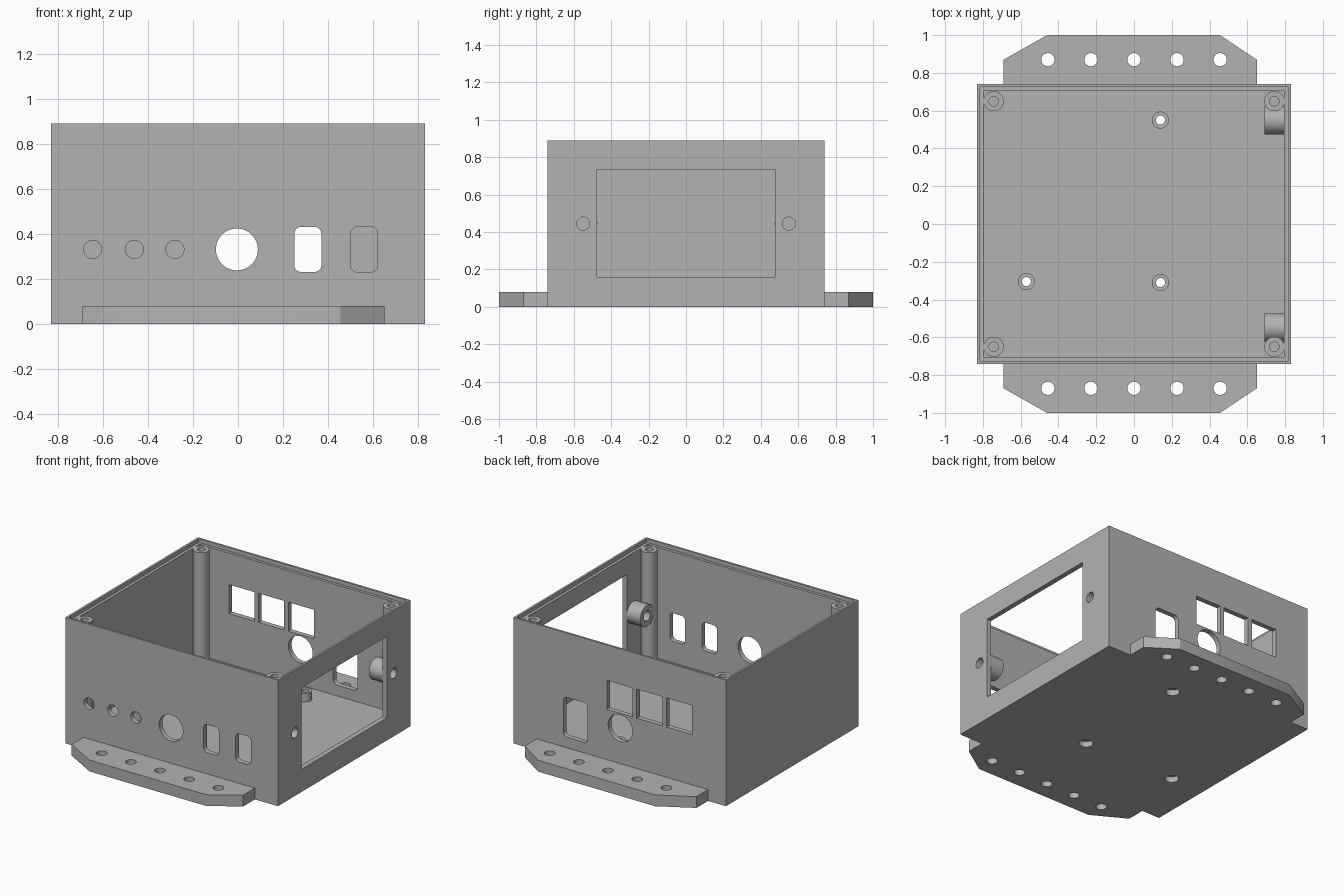
import bpy, bmesh, math

cube = bpy.data.objects.get("Cube")
if cube:
    bpy.data.objects.remove(cube, do_unlink=True)

grey = bpy.data.materials.new("light grey plastic")
grey.use_nodes = True
grey.diffuse_color = (0.45, 0.45, 0.45, 1)
grey.node_tree.nodes["Principled BSDF"].inputs["Base Color"].default_value = grey.diffuse_color

HX, HY, H = 0.83, 0.74, 0.89      # outer half sizes and height
IX, IY = 0.795, 0.705             # inner half sizes
FLOOR, LEDGE = 0.08, 0.863


def circle(u, v, r, n=48):
    return [(u + r * math.cos(math.tau * i / n), v + r * math.sin(math.tau * i / n))
            for i in range(n)]


def rect(u0, u1, v0, v1):
    return [(u0, v0), (u1, v0), (u1, v1), (u0, v1)]


def slot(u0, u1, v0, v1, r=0.03, n=6):
    """Rectangle with rounded corners."""
    centres = rect(u0 + r, u1 - r, v0 + r, v1 - r)
    pts = []
    for k, (u, v) in enumerate(centres):
        for i in range(n + 1):
            a = math.pi + math.pi / 2 * (k + i / n)
            pts.append((u + r * math.cos(a), v + r * math.sin(a)))
    return pts


def prism(name, outline, axis, a, b):
    """Outline extruded along an axis from a to b."""
    place = {"X": lambda u, v, w: (w, u, v),
             "Y": lambda u, v, w: (u, w, v),
             "Z": lambda u, v, w: (u, v, w)}[axis]
    bm = bmesh.new()
    low = [bm.verts.new(place(u, v, a)) for u, v in outline]
    high = [bm.verts.new(place(u, v, b)) for u, v in outline]
    bm.faces.new(low)
    bm.faces.new(high)
    n = len(outline)
    for i in range(n):
        j = (i + 1) % n
        bm.faces.new((low[i], low[j], high[j], high[i]))
    bmesh.ops.recalc_face_normals(bm, faces=bm.faces)
    mesh = bpy.data.meshes.new(name)
    bm.to_mesh(mesh)
    bm.free()
    mesh.materials.append(grey)
    obj = bpy.data.objects.new(name, mesh)
    bpy.context.collection.objects.link(obj)
    return obj


def cut(obj, cutters):
    """Subtract (outline, axis, a, b) prisms, bake the result and smooth it."""
    helpers = []
    for spec in cutters:
        helper = prism("cutter", *spec)
        helper.hide_render = True
        helpers.append(helper)
        mod = obj.modifiers.new("opening", "BOOLEAN")
        mod.operation = "DIFFERENCE"
        mod.solver = "EXACT"
        mod.object = helper
    deps = bpy.context.evaluated_depsgraph_get()
    baked = bpy.data.meshes.new_from_object(obj.evaluated_get(deps))
    obj.modifiers.clear()
    obj.data = baked
    for helper in helpers:
        bpy.data.objects.remove(helper, do_unlink=True)
    bpy.ops.object.select_all(action="DESELECT")
    obj.select_set(True)
    bpy.context.view_layer.objects.active = obj
    bpy.ops.object.shade_smooth_by_angle(angle=math.radians(30))
    return obj


standoffs = [(-0.57, -0.305), (0.14, -0.31), (0.14, 0.55)]
front, back, side = ("Y", -0.8, -0.65), ("Y", 0.65, 0.8), ("X", 0.75, 0.9)

# Cavity and recessed lip for a lid
openings = [
    (rect(-IX, IX, -IY, IY), "Z", FLOOR, 1),
    (rect(-0.815, 0.815, -0.725, 0.725), "Z", LEDGE, 1.05),
]
# Front wall: three small holes, large hole, two slots
openings += [(circle(x, 0.33, 0.04), *front) for x in (-0.645, -0.46, -0.28)]
openings.append((circle(-0.005, 0.33, 0.093), *front))
openings += [(slot(x, x + 0.12, 0.23, 0.43), *front) for x in (0.25, 0.50)]
# Back wall: three square ports, round hole, tall slot
openings += [(rect(x, x + 0.2, 0.435, 0.64), *back) for x in (-0.565, -0.333, -0.1)]
openings.append((circle(-0.005, 0.33, 0.095), *back))
openings.append((slot(0.25, 0.44, 0.155, 0.435), *back))
# Right wall: window and its screw holes
openings.append((rect(-0.475, 0.475, 0.16, 0.735), *side))
openings += [(circle(y, 0.445, 0.035), *side) for y in (-0.55, 0.55)]
# Floor: screw holes with recesses underneath
for x, y in standoffs:
    openings.append((circle(x, y, 0.024), "Z", -0.1, 0.2))
    openings.append((circle(x, y, 0.045), "Z", -0.11, 0.04))

cut(prism("enclosure_shell", rect(-HX, HX, -HY, HY), "Z", 0, H), openings)

# Mounting flanges with five holes each
for name, s in (("front_flange", -1), ("back_flange", 1)):
    outline = [(-0.69, s * HY), (-0.69, s * 0.87), (-0.46, s), (0.455, s),
               (0.65, s * 0.87), (0.65, s * HY)]
    holes = [(circle(0.228 * i, s * 0.87, 0.035), "Z", -0.1, 0.2) for i in range(-2, 3)]
    cut(prism(name, outline, "Z", 0, FLOOR), holes)

# Corner screw posts with blind holes
for sx, x_name in ((-1, "left"), (1, "right")):
    for sy, y_name in ((-1, "front"), (1, "back")):
        x, y = sx * 0.743, sy * 0.65
        post = prism(f"{y_name}_{x_name}_post", circle(x, y, 0.053), "Z", FLOOR, LEDGE)
        cut(post, [(circle(x, y, 0.025), "Z", 0.55, 1)])

# Board standoffs on the floor
for i, (x, y) in enumerate(standoffs):
    standoff = prism(f"board_standoff_{i + 1}", circle(x, y, 0.045), "Z", FLOOR, 0.14)
    cut(standoff, [(circle(x, y, 0.024), "Z", 0, 0.3)])

# Screw bosses inside the right wall, either side of the window
for name, y in (("front_window_boss", -0.55), ("back_window_boss", 0.55)):
    boss = prism(name, circle(y, 0.445, 0.076), "X", 0.69, IX)
    cut(boss, [(circle(y, 0.445, 0.035), "X", 0.6, 0.9)])
